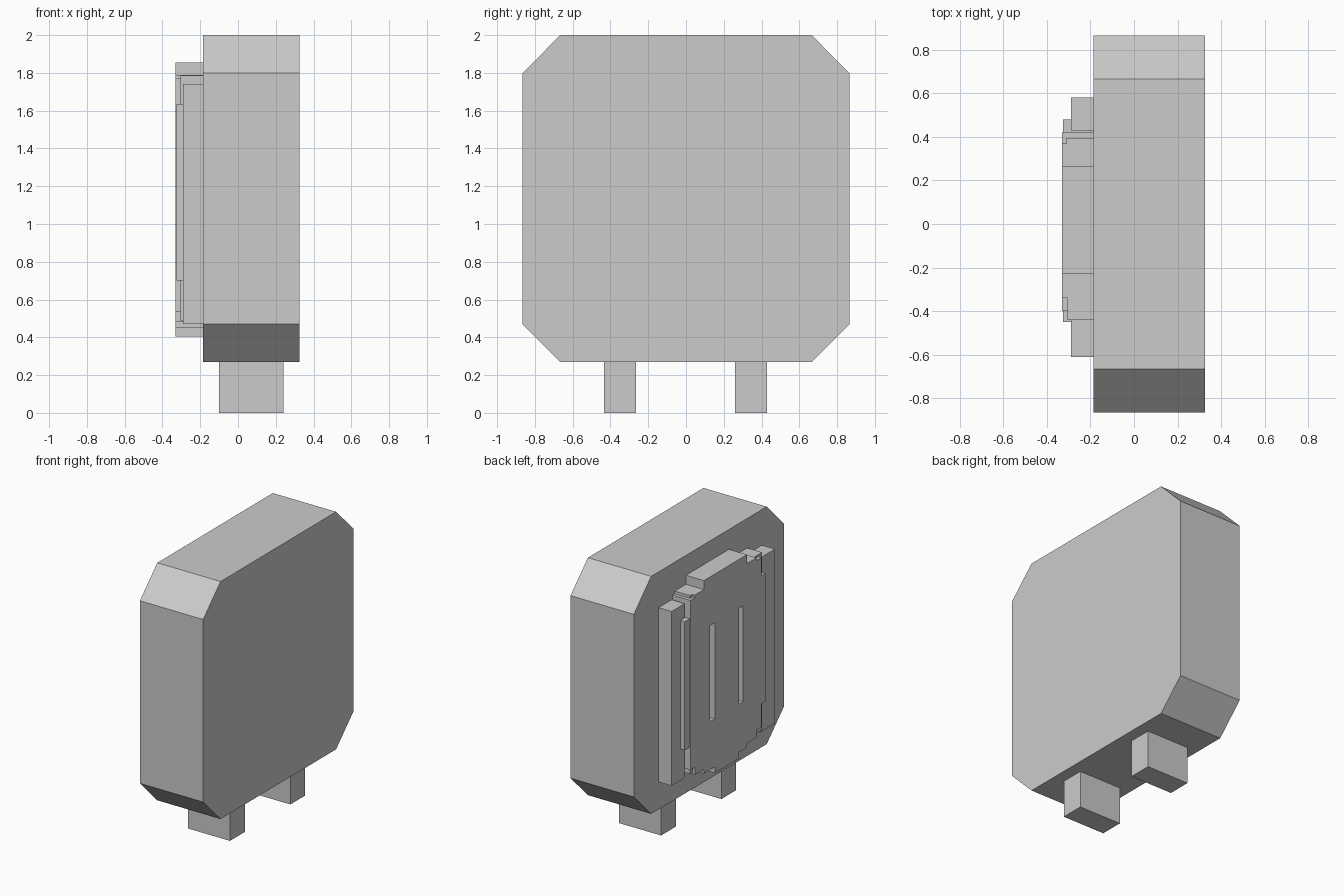
import bpy, bmesh

if "Cube" in bpy.data.objects:
    bpy.data.objects.remove(bpy.data.objects["Cube"])

BACK = -0.185  # x of the body face that carries the raised panel


def prism(name, outline, x0, x1):
    """Extrude a (y, z) outline from x0 to x1."""
    bm = bmesh.new()
    face = bm.faces.new([bm.verts.new((x0, y, z)) for y, z in outline])
    new = bmesh.ops.extrude_face_region(bm, geom=[face])["geom"]
    verts = [g for g in new if isinstance(g, bmesh.types.BMVert)]
    bmesh.ops.translate(bm, verts=verts, vec=(x1 - x0, 0, 0))
    bmesh.ops.recalc_face_normals(bm, faces=bm.faces)
    mesh = bpy.data.meshes.new(name)
    bm.to_mesh(mesh)
    bm.free()
    ob = bpy.data.objects.new(name, mesh)
    bpy.context.collection.objects.link(ob)
    return ob


def box(name, x0, x1, y0, y1, z0, z1):
    return prism(name, [(y0, z0), (y1, z0), (y1, z1), (y0, z1)], x0, x1)


# Chamfered slab body
prism("body", [(-0.665, 0.27), (0.665, 0.27), (0.865, 0.47), (0.865, 1.8),
               (0.665, 2.0), (-0.665, 2.0), (-0.865, 1.8), (-0.865, 0.47)],
      BACK, 0.325)

# Feet
box("left_foot", -0.1, 0.24, -0.435, -0.265, 0, 0.27)
box("right_foot", -0.1, 0.24, 0.26, 0.43, 0, 0.27)

# Raised panel with stepped outline
panel = prism("back_panel", [
    (-0.14, 0.405), (0.14, 0.405), (0.14, 0.45), (0.265, 0.45),
    (0.265, 0.48), (0.37, 0.48), (0.37, 0.535), (0.42, 0.535),
    (0.42, 1.77), (0.37, 1.77), (0.37, 1.79), (0.265, 1.79),
    (0.265, 1.855), (-0.23, 1.855), (-0.23, 1.79), (-0.34, 1.79),
    (-0.34, 1.77), (-0.40, 1.77), (-0.40, 0.535), (-0.34, 0.535),
    (-0.34, 0.48), (-0.23, 0.48), (-0.23, 0.45), (-0.14, 0.45)],
    -0.33, BACK)

# Two vertical slots cut into the panel
for name, y0, y1 in (("slot_cutter_a", 0.14, 0.195), ("slot_cutter_b", -0.186, -0.14)):
    cutter = box(name, -0.4, -0.28, y0, y1, 0.8, 1.5)
    cutter.hide_render = True
    cutter.hide_viewport = True
    cutter.display_type = 'WIRE'
    mod = panel.modifiers.new(name, 'BOOLEAN')
    mod.operation = 'DIFFERENCE'
    mod.solver = 'EXACT'
    mod.object = cutter

# Side steps, corner fillers and outer rails beside the panel
box("panel_step_a", -0.325, BACK, 0.42, 0.48, 0.7, 1.635)
box("panel_step_b", -0.325, BACK, -0.45, -0.40, 0.7, 1.635)
box("corner_filler_a", -0.31, BACK, 0.37, 0.395, 0.49, 1.79)
box("corner_filler_b", -0.305, BACK, -0.44, -0.34, 0.49, 1.785)
box("outer_rail_a", -0.29, BACK, 0.43, 0.58, 0.47, 1.74)
box("outer_rail_b", -0.29, BACK, -0.61, -0.44, 0.47, 1.74)
